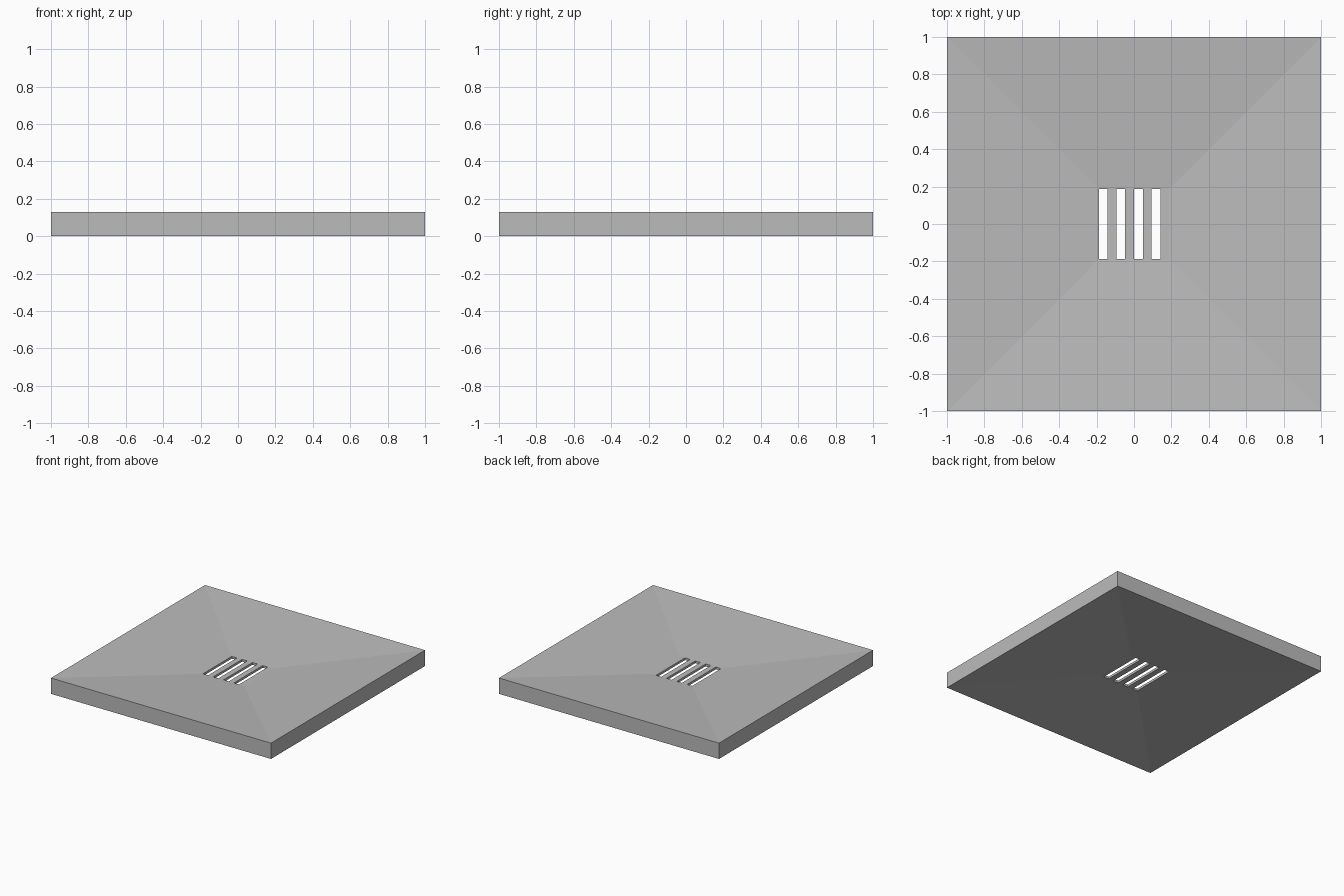
import bpy
import bmesh

default = bpy.data.objects.get("Cube")
if default:
    bpy.data.objects.remove(default, do_unlink=True)

HALF = 1.0          # half width of the tray
HEIGHT = 0.13
HOLE = 0.1875       # half width of the drain opening
DRAIN_TOP = 0.072
DRAIN_BOTTOM = 0.053
BARS = 4

grey = bpy.data.materials.new("plain grey")
grey.use_nodes = True
colour = (0.5, 0.5, 0.5, 1)
grey.diffuse_color = colour
grey.node_tree.nodes["Principled BSDF"].inputs["Base Color"].default_value = colour


def finish(name, bm):
    bmesh.ops.recalc_face_normals(bm, faces=bm.faces)
    mesh = bpy.data.meshes.new(name)
    bm.to_mesh(mesh)
    bm.free()
    mesh.materials.append(grey)
    obj = bpy.data.objects.new(name, mesh)
    bpy.context.collection.objects.link(obj)
    return obj


def square(bm, r, z):
    return [bm.verts.new((x * r, y * r, z))
            for x, y in ((-1, -1), (1, -1), (1, 1), (-1, 1))]


# Tray: square loops joined into a closed ring that slopes to the drain
bm = bmesh.new()
profile = [(HALF, 0), (HALF, HEIGHT), (HOLE, DRAIN_TOP), (HOLE, DRAIN_BOTTOM)]
loops = [square(bm, r, z) for r, z in profile]
for i, low in enumerate(loops):
    high = loops[(i + 1) % len(loops)]
    for k in range(4):
        n = (k + 1) % 4
        bm.faces.new((low[k], low[n], high[n], high[k]))
finish("sloped_tray", bm)

# Drain grate: evenly spaced bars, each followed by a slot on its left
pitch = 2 * HOLE / BARS
for i in range(BARS):
    bm = bmesh.new()
    bmesh.ops.create_cube(bm, size=1)
    bmesh.ops.scale(bm, verts=bm.verts,
                    vec=(pitch / 2, 2 * HOLE, DRAIN_TOP - DRAIN_BOTTOM))
    bmesh.ops.translate(bm, verts=bm.verts,
                        vec=(-HOLE + (i + 0.75) * pitch, 0,
                             (DRAIN_TOP + DRAIN_BOTTOM) / 2))
    finish(f"grate_bar_{i + 1}", bm)
